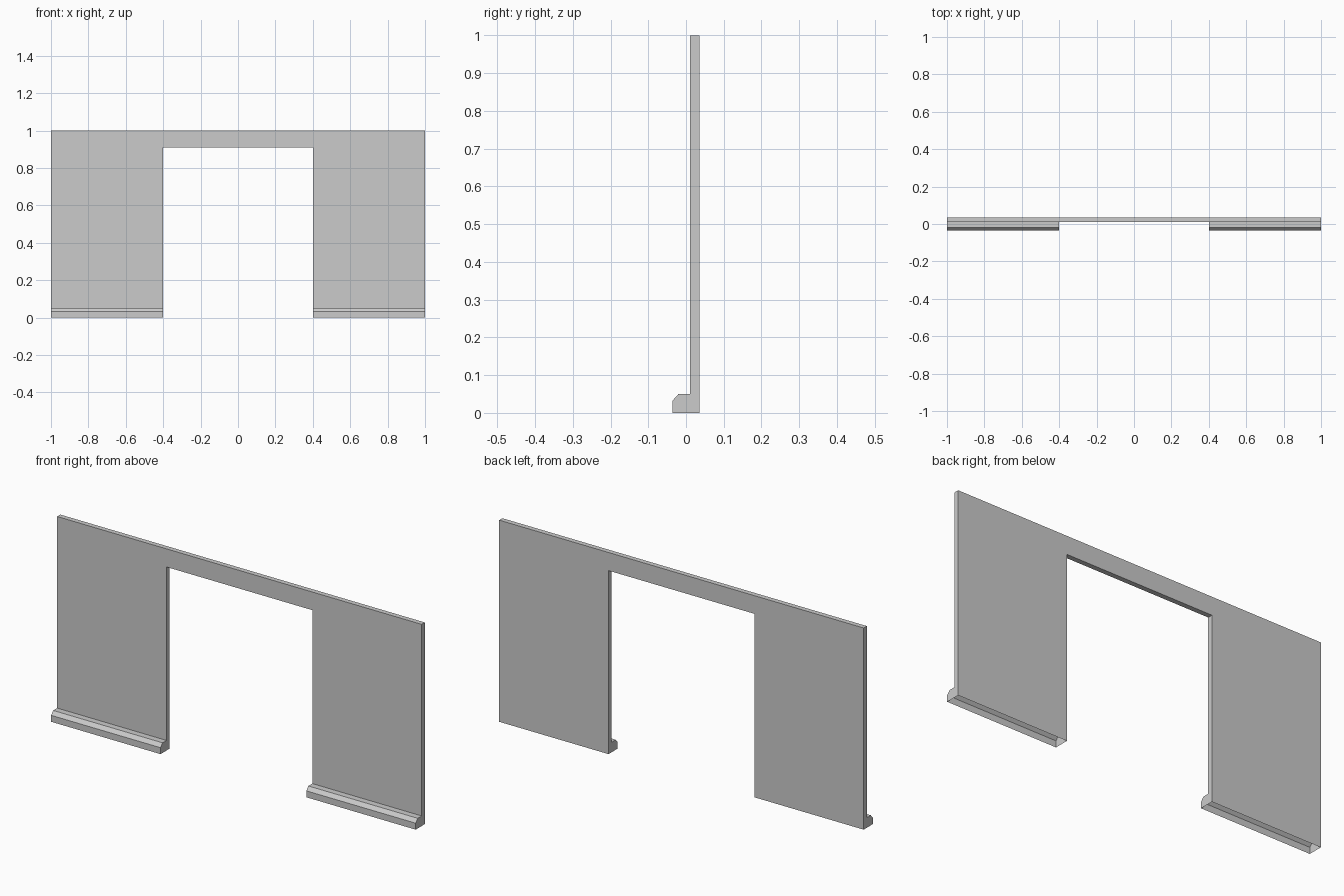
import bpy, bmesh

if "Cube" in bpy.data.objects:
    bpy.data.objects.remove(bpy.data.objects["Cube"])

# Side profile (y, z), from back bottom over the top to the skirting; the underside stays open
PROFILE = [(0.036, 0), (0.036, 0.91), (0.036, 1), (0.011, 1), (0.011, 0.91),
           (0.011, 0.05), (-0.02, 0.05), (-0.036, 0.032), (-0.036, 0)]
STATIONS = [-1, -0.4, 0.4, 1]
HEAD = (1, 2, 3, 4)  # profile points around the beam above the doorway

bm = bmesh.new()
rings = [[bm.verts.new((x, y, z)) for y, z in PROFILE] for x in STATIONS]


def bridge(a, b, indices):
    """Join two rings along consecutive profile points."""
    for i, j in zip(indices, indices[1:]):
        bm.faces.new((a[i], a[j], b[j], b[i]))


# Side panels with skirting
for a, b in ((0, 1), (2, 3)):
    bridge(rings[a], rings[b], range(len(PROFILE)))

# Beam over the doorway, including its underside
bridge(rings[1], rings[2], HEAD + HEAD[:1])

# Outer ends and door jambs
bm.faces.new(rings[0])
bm.faces.new(rings[3])
for ring in (rings[1], rings[2]):
    bm.faces.new([ring[i] for i in (0, 1, 4, 5, 6, 7, 8)])

bmesh.ops.recalc_face_normals(bm, faces=bm.faces[:])
mesh = bpy.data.meshes.new("doorway_wall")
bm.to_mesh(mesh)
bm.free()
wall = bpy.data.objects.new("doorway_wall", mesh)
bpy.context.collection.objects.link(wall)
